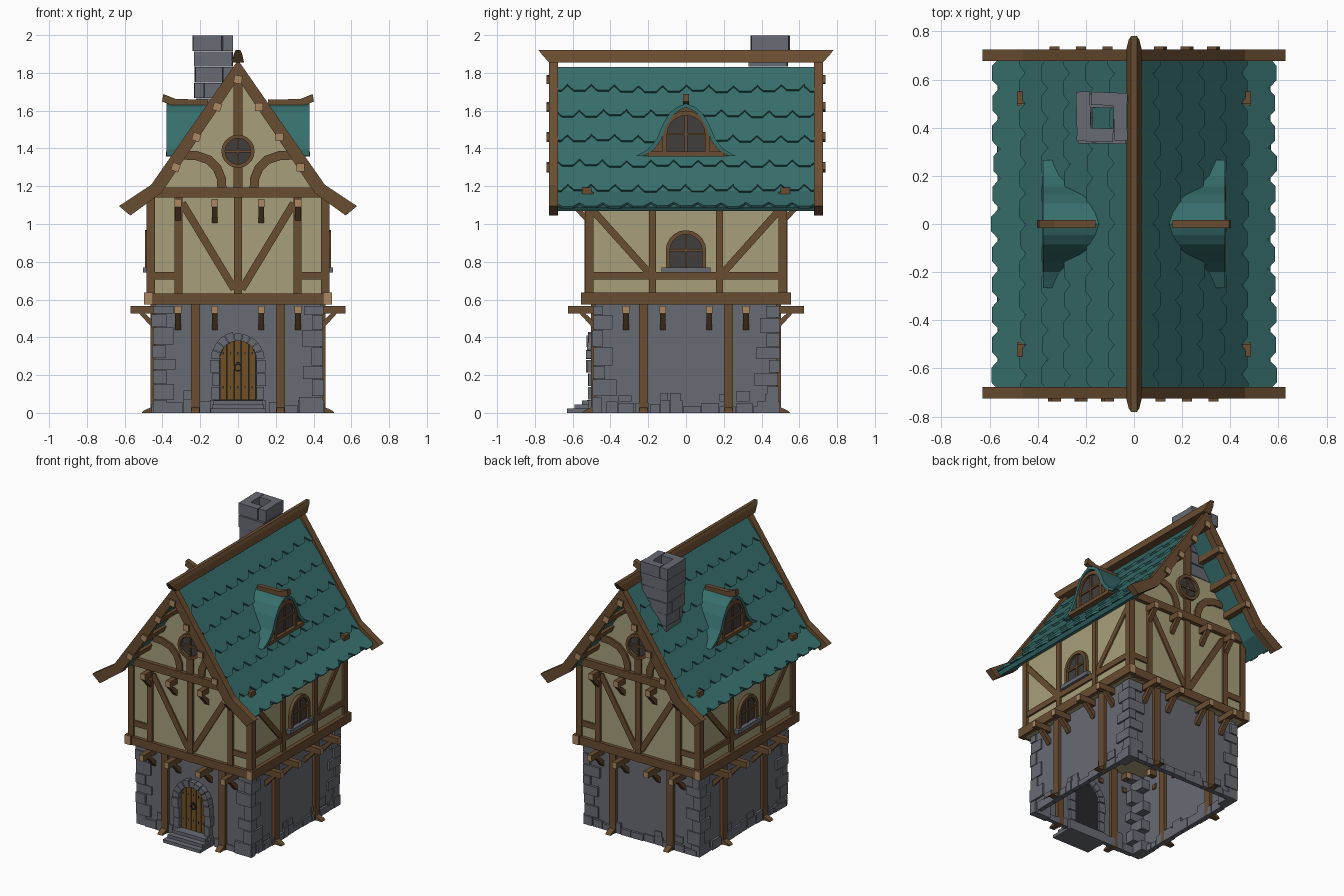
import bpy, bmesh, math, random
from mathutils import Vector, Matrix

if "Cube" in bpy.data.objects:
    bpy.data.objects.remove(bpy.data.objects["Cube"])

random.seed(4)
R = random.uniform


def srgb(*c):
    return [((v / 255 + 0.055) / 1.055) ** 2.4 for v in c] + [1]


COLOURS = [("grey stone", (104, 107, 116)), ("cream plaster", (167, 159, 122)), ("brown timber", (106, 77, 49)),
           ("pale end grain", (172, 136, 100)), ("teal tile", (54, 110, 108)), ("dark glass", (64, 62, 60)),
           ("door wood", (112, 80, 38)), ("black iron", (40, 40, 44))]
MATS = []
for n, c in COLOURS:
    MATS.append(bpy.data.materials.new(n))
    MATS[-1].diffuse_color = srgb(*c)
STONE, PLASTER, WOOD, GRAIN, TEAL, GLASS, DOOR, IRON = range(8)
FRONT, RIGHT, BACK, LEFT = range(4)
ALL = (FRONT, RIGHT, BACK, LEFT)


def P(side, u, d, z):
    """Wall coordinates: u along the wall, d outward, z up."""
    return Matrix.Rotation(side * math.pi / 2, 3, 'Z') @ Vector((u, -d, z))


def solid(bm, pts, vec, m, cap=None):
    """Extrude a polygon along vec; cap is the material of both ends."""
    a = [bm.verts.new(p) for p in pts]
    b = [bm.verts.new(Vector(p) + vec) for p in pts]
    n = len(a)
    fs = [bm.faces.new(a[::-1]), bm.faces.new(b)]
    fs += [bm.faces.new((a[i], a[(i + 1) % n], b[(i + 1) % n], b[i])) for i in range(n)]
    for i, f in enumerate(fs):
        f.material_index = cap if cap is not None and i < 2 else m
    bmesh.ops.recalc_face_normals(bm, faces=fs)


def plate(bm, side, outline, d0, d1, m, cap=None):
    solid(bm, [P(side, u, d0, z) for u, z in outline], P(side, 0, d1 - d0, 0), m, cap)


def bracket(bm, side, u, w, dz, m):
    solid(bm, [P(side, u - w / 2, d, z) for d, z in dz], P(side, w, 0, 0), m)


def rect(u0, u1, z0, z1):
    return [(u0, z0), (u1, z0), (u1, z1), (u0, z1)]


def strip(path, w):
    """Outline of a beam of width w along a path."""
    l, r = [], []
    for i, p in enumerate(path):
        a, b = Vector(path[max(i - 1, 0)]), Vector(path[min(i + 1, len(path) - 1)])
        t = (b - a).normalized()
        q = Vector((-t.y, t.x)) * w / 2
        l.append(tuple(Vector(p) + q))
        r.append(tuple(Vector(p) - q))
    return l + r[::-1]


def arc(cu, cz, r, a0, a1, n):
    return [(cu + r * math.cos(math.radians(a0 + (a1 - a0) * i / n)),
             cz + r * math.sin(math.radians(a0 + (a1 - a0) * i / n))) for i in range(n + 1)]


def arch(r, z0, spring):
    return [(-r, z0), (r, z0)] + arc(0, spring, r, 0, 180, 10)


def band(bm, side, outer, inner, d0, d1, m, closed=False):
    n = len(outer)
    for i in range(n if closed else n - 1):
        j = (i + 1) % n
        plate(bm, side, [outer[i], outer[j], inner[j], inner[i]], d0, d1, m)


def finish(name, bm):
    used = sorted({f.material_index for f in bm.faces})
    for f in bm.faces:
        f.material_index = used.index(f.material_index)
    me = bpy.data.meshes.new(name)
    bm.to_mesh(me)
    bm.free()
    for i in used:
        me.materials.append(MATS[i])
    bpy.context.collection.objects.link(bpy.data.objects.new(name, me))


# Stone ground floor: open box of four walls
HX, HY = 0.44, 0.48
bm = bmesh.new()
v = [[bm.verts.new((x, y, z)) for x, y in ((-HX, -HY), (HX, -HY), (HX, HY), (-HX, HY))] for z in (0, 0.58)]
for i in range(4):
    bm.faces.new((v[0][i], v[0][(i + 1) % 4], v[1][(i + 1) % 4], v[1][i]))
finish("ground_floor_walls", bm)

# Corner quoins and the footing stones
bm = bmesh.new()
for sx in (-1, 1):
    for sy in (-1, 1):
        z, k = 0, random.randint(0, 1)
        while z < 0.55:
            h = min(R(0.06, 0.1), 0.57 - z)
            lx, ly = (R(.1, .13), R(.05, .08)) if k % 2 else (R(.05, .08), R(.1, .13))
            x, y = 0.448 + R(0, .01), 0.488 + R(0, .01)
            solid(bm, [(sx * (x - a * lx), sy * (y - b * ly), z) for a, b in ((0, 0), (1, 0), (1, 1), (0, 1))],
                  Vector((0, 0, h - 0.004)), STONE)
            z, k = z + h, k + 1
for side in ALL:
    half, d = (0.38, HY) if side % 2 == 0 else (0.42, HX)
    u = -half
    while u < half:
        w = R(.05, .1)
        if not (side == FRONT and abs(u + w / 2) < 0.16):
            plate(bm, side, rect(u, u + w - .004, 0, R(.03, .075)), d - .02, d + R(.008, .018), STONE)
            if R(0, 1) < .25:
                plate(bm, side, rect(u, u + w * .8, .06, R(.09, .12)), d - .02, d + .008, STONE)
        u += w
finish("corner_and_footing_stones", bm)

# Door surround and steps
bm = bmesh.new()
for s in (-1, 1):
    for i in range(4):
        w = R(.035, .05)
        plate(bm, FRONT, rect(*sorted((s * .097, s * (.1 + w))), i * .071, i * .071 + .067), .46, R(.515, .53), STONE)
for i in range(9):
    a = i * 20
    ro = R(.134, .145)
    plate(bm, FRONT, arc(0, .285, ro, a + .8, a + 19.2, 2) + arc(0, .285, .097, a + 19.2, a + .8, 2), .46, R(.515, .53), STONE)
for i in range(3):
    plate(bm, FRONT, rect(-.145 + i * .008, .145 - i * .008, i * .022, i * .022 + .022), .46, .63 - i * .04, STONE)
finish("door_surround_and_steps", bm)

# Plank door
bm = bmesh.new()
plate(bm, FRONT, arch(.098, .066, .285), .475, .484, IRON)
for i in range(5):
    u0, u1 = -.096 + i * .0386, -.096 + i * .0386 + .0355
    top = [(u, .285 + math.sqrt(.097 ** 2 - u * u)) for u in (u1, (u0 + u1) / 2, u0)]
    plate(bm, FRONT, [(u0, .068), (u1, .068)] + top, .48, .492, DOOR)
    for z in (.13, .31):
        plate(bm, FRONT, rect(u0 + .014, u0 + .021, z, z + .012), .49, .496, IRON)
band(bm, FRONT, arc(0, .24, .022, 0, 360, 12), arc(0, .24, .014, 0, 360, 12), .49, .503, IRON)
plate(bm, FRONT, rect(-.007, .007, .255, .27), .49, .506, IRON)
finish("door", bm)

# Ground floor posts with splayed feet
bm = bmesh.new()
for side in ALL:
    d = HY if side % 2 == 0 else HX
    for s in (-1, 1):
        plate(bm, side, rect(s * .225 - .025, s * .225 + .025, 0, .575), d - .02, d + .022, WOOD)
        bracket(bm, side, s * .225, .04, [(d, 0), (d + .07, 0), (d + .06, .012), (d + .02, .03), (d, .03)], WOOD)
finish("ground_floor_posts", bm)

# Joists and struts carrying the upper floor and the gables
bm = bmesh.new()
for side in ALL:
    end = side % 2 == 0
    levels = [(HY if end else HX, .625 if end else .57, .525)] + ([(.52, .605, 1.09)] if end else [])
    for wall, tip, z in levels:
        for u in (-.318, -.123, .123, .318):
            plate(bm, side, rect(u - .018, u + .018, z, z + .042), wall - .05, tip, WOOD, GRAIN)
            bracket(bm, side, u, .03, [(wall - .01, z - .085), (wall + .005, z - .085), (wall + .085, z + .003),
                                       (wall + .055, z + .003), (wall - .01, z - .055)], WOOD)
finish("joists_and_struts", bm)

# Upper floor and gables in plaster
bm = bmesh.new()
plate(bm, FRONT, [(-.47, .575), (.47, .575), (.47, 1.12), (0, 1.78), (-.47, 1.12)], -.522, .522, PLASTER)
finish("upper_floor_plaster", bm)

# Sill beams, posts, rails and braces
bm = bmesh.new()
for s in (-1, 1):
    plate(bm, FRONT, rect(*sorted((s * .45, s * .497)), .575, .638), -.555, .555, WOOD, GRAIN)
    for t in (-1, 1):
        x, y = s * .462, t * .512
        solid(bm, [(x - .022, y - .022, .6), (x + .022, y - .022, .6), (x + .022, y + .022, .6), (x - .022, y + .022, .6)],
              Vector((0, 0, .57)), WOOD)
for side in (FRONT, BACK):
    plate(bm, side, rect(-.46, .46, .575, .633), .48, .545, WOOD)
    plate(bm, side, rect(-.485, .485, 1.14, 1.193), .5, .55, WOOD)
    plate(bm, side, rect(-.022, .022, .63, 1.14), .51, .537, WOOD)
    plate(bm, side, rect(-.024, .024, 1.19, 1.31), .51, .537, WOOD)
    plate(bm, side, rect(-.024, .024, 1.46, 1.8), .51, .537, WOOD)
    for s in (-1, 1):
        plate(bm, side, rect(s * .315 - .02, s * .315 + .02, .63, 1.14), .51, .537, WOOD)
        plate(bm, side, rect(*sorted((s * .33, s * .45)), .705, .745), .51, .533, WOOD)
        plate(bm, side, strip([(s * .295, 1.11), (s * .02, .655)], .04), .51, .532, WOOD)
        plate(bm, side, strip([(s * .085, 1.18), (s * .088, 1.24), (s * .11, 1.295), (s * .155, 1.34),
                               (s * .22, 1.362), (s * .29, 1.365)], .048), .51, .535, WOOD)
for side in (RIGHT, LEFT):
    plate(bm, side, rect(-.5, .5, .705, .745), .46, .483, WOOD)
    for s in (-1, 1):
        plate(bm, side, rect(s * .178 - .019, s * .178 + .019, .63, 1.14), .46, .485, WOOD)
        plate(bm, side, strip([(s * .5, 1.08), (s * .19, .735)], .038), .46, .48, WOOD)
finish("upper_floor_timbers", bm)

# Arched side windows and round gable windows
bm = bmesh.new()
for side in (RIGHT, LEFT):
    plate(bm, side, arch(.09, .765, .86), .465, .474, GLASS)
    band(bm, side, arch(.107, .765, .86)[1:] + [(-.107, .765)], arch(.085, .765, .86)[1:] + [(-.085, .765)], .46, .492, WOOD)
    plate(bm, side, rect(-.006, .006, .77, .95), .46, .482, WOOD)
    plate(bm, side, rect(-.088, .088, .855, .867), .46, .482, WOOD)
    plate(bm, side, rect(-.13, .13, .743, .77), .46, .502, STONE)
for side in (FRONT, BACK):
    plate(bm, side, arc(0, 1.385, .075, 0, 342, 19), .515, .528, GLASS)
    band(bm, side, arc(0, 1.385, .088, 0, 360, 20), arc(0, 1.385, .068, 0, 360, 20), .515, .548, WOOD)
    plate(bm, side, rect(-.006, .006, 1.315, 1.455), .515, .538, WOOD)
    plate(bm, side, rect(-.07, .07, 1.379, 1.391), .515, .538, WOOD)
finish("windows", bm)

# Roof slab and overlapping tiles
bm = bmesh.new()
BEND, EAVE = Vector((.46, 1.168)), Vector((.578, 1.082))
TOP = Vector((0, 1.828))
for s in (-1, 1):
    plate(bm, FRONT, [(s * x, z) for x, z in ((0, 1.828), (.46, 1.168), (.567, 1.09), (.55, 1.068), (.445, 1.14), (0, 1.78))],
          -.69, .69, TEAL)
    rows = [TOP.lerp(BEND, i / 5) for i in range(6)] + [EAVE]
    W = 1.38 / 11
    for i in range(6):
        A, B = rows[i], rows[i + 1]
        t = (B - A).normalized()
        nrm = Vector((-t.y, t.x))
        for k in range(12):
            c = -.69 + W * (k + (0.5 if i % 2 else 0))
            j = R(-.04, .04)
            shape = [(-.5, -.28 if i else 0), (.5, -.28 if i else 0), (.5, .76 + j), (.24, 1 + j), (-.24, 1 + j), (-.5, .76 + j)]
            pts = []
            for f, q in shape:
                p = A.lerp(B, q) + nrm * (.004 + .014 * q)
                pts.append((s * p.x, max(-.69, min(.69, c + f * W)), p.y))
            if max(p[1] for p in pts) - min(p[1] for p in pts) > .01:
                solid(bm, pts, Vector((-s * nrm.x, 0, -nrm.y)) * .014, TEAL)
finish("roof_tiles", bm)

# Bargeboards, purlin ends and ridge beam
bm = bmesh.new()
for side in (FRONT, BACK):
    for s in (-1, 1):
        plate(bm, side, [(s * x, z) for x, z in ((0, 1.868), (.46, 1.207), (.63, 1.095), (.57, 1.045), (.405, 1.165), (0, 1.768))],
              .678, .725, WOOD)
    for x, z in ((0, 1.765), (.11, 1.62), (.22, 1.46), (.33, 1.3), (-.11, 1.62), (-.22, 1.46), (-.33, 1.3)):
        a = 55 if x > 0 else 35 if x < 0 else 45
        plate(bm, side, arc(x, z, .03, a - 10, a + 260, 3), .5, .738, WOOD, GRAIN)
a = [(-.032, 1.855, .725), (-.022, 1.9, .765), (-.012, 1.92, .78), (.012, 1.92, .78), (.022, 1.9, .765), (.032, 1.855, .725)]
lo = [bm.verts.new((x, -y, z)) for x, z, y in a]
hi = [bm.verts.new((x, y, z)) for x, z, y in a]
fs = [bm.faces.new(lo), bm.faces.new(hi[::-1])]
fs += [bm.faces.new((lo[i], hi[i], hi[(i + 1) % 6], lo[(i + 1) % 6])) for i in range(6)]
for f in fs:
    f.material_index = WOOD
bmesh.ops.recalc_face_normals(bm, faces=fs)
finish("bargeboards_and_ridge", bm)

# Bell-shaped dormers on both slopes
bm = bmesh.new()
half = [(.265, 1.36), (.2, 1.395), (.155, 1.45), (.122, 1.53), (.085, 1.59), (.045, 1.62)]
bell = half + [(0, 1.638)] + [(-u, z) for u, z in half[::-1]]
inner = [(u * .86, 1.345 + (z - 1.345) * .93) for u, z in bell]
for side in (RIGHT, LEFT):
    band(bm, side, bell, inner, .13, .378, TEAL)
    plate(bm, side, inner, .2, .352, WOOD)
    plate(bm, side, arch(.105, 1.38, 1.475), .34, .358, GLASS)
    band(bm, side, arch(.125, 1.375, 1.475)[1:] + [(-.125, 1.375)], arch(.1, 1.375, 1.475)[1:] + [(-.1, 1.375)], .3, .374, WOOD)
    plate(bm, side, rect(-.007, .007, 1.38, 1.58), .3, .366, WOOD)
    plate(bm, side, rect(-.1, .1, 1.47, 1.483), .3, .366, WOOD)
    plate(bm, side, rect(-.2, .2, 1.358, 1.383), .3, .38, WOOD)
    bracket(bm, side, 0, .034, [(.16, 1.625), (.35, 1.628), (.402, 1.648), (.395, 1.688), (.33, 1.662), (.16, 1.658)], WOOD)
finish("dormers", bm)

# Crooked hollow chimney of pinwheel stone courses
bm = bmesh.new()
z = 1.5
for i in range(6):
    h = .5 / 6
    cx, cy, r = -.125 - i * .002 + R(-.006, .006), .44 + R(-.006, .006), .088 + i * .0025
    for q in range(4):
        m = Matrix.Rotation(q * math.pi / 2 + R(-.04, .04), 3, 'Z')
        e, s = R(0, .008), (1 if i % 2 else -1)
        pts = [m @ Vector((x * s, y, 0)) + Vector((cx, cy, z)) for x, y in
               ((-r - e, -r - e), (.048, -r - e), (.048, -.048), (-r - e, -.048))]
        solid(bm, pts, Vector((0, 0, h - .003)), STONE)
    z += h
finish("chimney", bm)

for m in bpy.data.materials:
    if m.users and not m.is_grease_pencil:
        m.use_nodes = True
        m.node_tree.nodes["Principled BSDF"].inputs["Base Color"].default_value = m.diffuse_color
